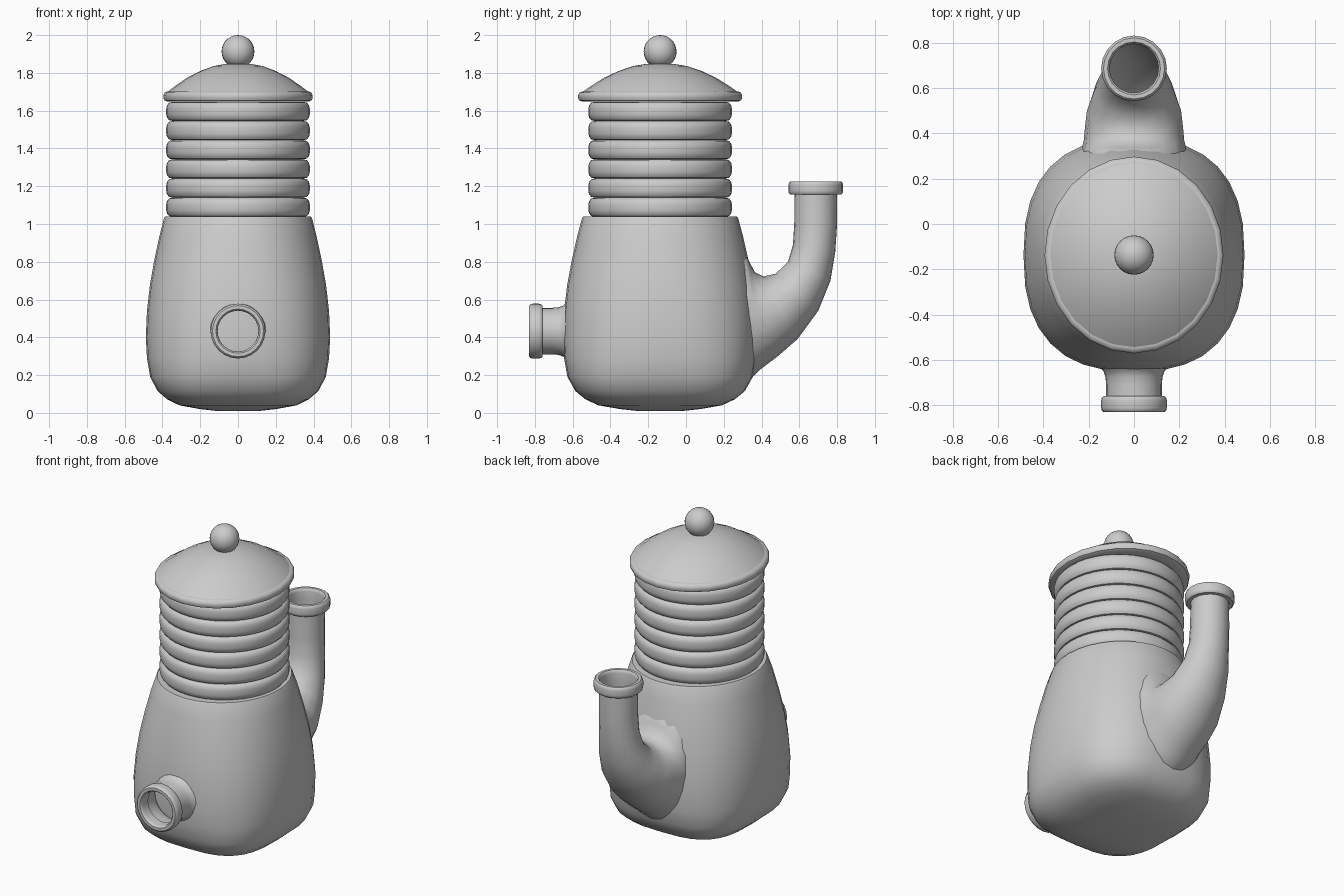
import bpy, math
from mathutils import Matrix

if "Cube" in bpy.data.objects:
    bpy.data.objects.remove(bpy.data.objects["Cube"])

CY = -0.137  # vessel axis in y
metal = bpy.data.materials.new("plain_grey")
metal.diffuse_color = (0.6, 0.6, 0.6, 1)
metal.use_nodes = True
metal.node_tree.nodes["Principled BSDF"].inputs["Base Color"].default_value = metal.diffuse_color


def finish(obj, angle=40):
    obj.data.materials.append(metal)
    bpy.ops.object.select_all(action='DESELECT')
    obj.select_set(True)
    bpy.context.view_layer.objects.active = obj
    bpy.ops.object.shade_smooth_by_angle(angle=math.radians(angle))
    return obj


def loft(name, rings, cap_start=False, cap_end=False, angle=40):
    """Skin a list of equal-length point rings."""
    n = len(rings[0])
    verts = [p for ring in rings for p in ring]
    faces = [(i * n + j, i * n + (j + 1) % n, (i + 1) * n + (j + 1) % n, (i + 1) * n + j)
             for i in range(len(rings) - 1) for j in range(n)]
    if cap_start:
        faces.append(tuple(reversed(range(n))))
    if cap_end:
        faces.append(tuple(range(len(verts) - n, len(verts))))
    mesh = bpy.data.meshes.new(name)
    mesh.from_pydata(verts, [], faces)
    obj = bpy.data.objects.new(name, mesh)
    bpy.context.collection.objects.link(obj)
    return finish(obj, angle)


def spow(v, e):
    return math.copysign(abs(v) ** e, v)


def ring(rx, z, n=24, sy=1.0, power=2.0):
    """Horizontal ring; power above 2 makes it squarer."""
    pts = []
    for j in range(n):
        a = 2 * math.pi * j / n
        pts.append((rx * spow(math.cos(a), 2 / power),
                    rx * sy * spow(math.sin(a), 2 / power), z))
    return pts


def lathe(name, profile, n=24, sy=1.0, caps=(False, False)):
    obj = loft(name, [ring(r, z, n, sy) for r, z in profile], *caps)
    obj.location = (0, CY, 0)
    return obj


# Body: squarish base tapering into a round shoulder
body_profile = [(0.12, 0.011, 2.6), (0.20, 0.02, 2.9), (0.31, 0.04, 3.1), (0.375, 0.072, 3.1),
                (0.425, 0.115, 3.0), (0.465, 0.19, 2.8), (0.482, 0.29, 2.6), (0.488, 0.40, 2.5),
                (0.482, 0.54, 2.4), (0.466, 0.68, 2.3), (0.443, 0.81, 2.2), (0.415, 0.94, 2.1),
                (0.392, 1.03, 2.0), (0.386, 1.04, 2.0), (0.33, 1.04, 2.0)]
body = loft("body", [ring(r, z, 32, 1.055, p) for r, z, p in body_profile], True, True)
body.location = (0, CY, 0)

# Ribbed neck: six stacked rounded rings
ribs = []
for k in range(6):
    z0 = 1.038 + k * 0.1015
    for r, dz in [(0.345, 0.0), (0.365, 0.004), (0.376, 0.018), (0.38, 0.035),
                  (0.38, 0.066), (0.376, 0.083), (0.365, 0.097)]:
        ribs.append((r, z0 + dz))
ribs.append((0.345, 1.647))
lathe("ribbed_neck", ribs, 40)

# Lid: rolled rim with a shallow dome, slightly longer front to back
lathe("lid_rim", [(0.33, 1.648), (0.375, 1.648), (0.39, 1.655), (0.395, 1.668), (0.395, 1.682),
                  (0.389, 1.695), (0.375, 1.702), (0.355, 1.702)], 24, 1.1, (True, False))
lathe("lid_dome", [(0.372, 1.70), (0.36, 1.71), (0.325, 1.736), (0.27, 1.774), (0.20, 1.81),
                   (0.13, 1.836), (0.07, 1.847), (0.02, 1.85)], 24, 1.1, (False, True))

# Knob
bpy.ops.mesh.primitive_uv_sphere_add(segments=24, ring_count=14, radius=0.087,
                                     location=(0, CY, 1.913))
bpy.context.object.name = "lid_knob"
finish(bpy.context.object, 60)

# Spout: inner edge (y, z), outer edge (y, z) and half width of each section
sections = [(0.12, 0.94, 0.12, 0.16, 0.25), (0.30, 0.90, 0.33, 0.17, 0.235),
            (0.335, 0.80, 0.40, 0.235, 0.222), (0.365, 0.745, 0.48, 0.295, 0.217),
            (0.41, 0.722, 0.59, 0.39, 0.208), (0.475, 0.737, 0.70, 0.54, 0.175),
            (0.54, 0.80, 0.765, 0.70, 0.142), (0.566, 0.89, 0.79, 0.85, 0.12),
            (0.573, 1.0, 0.80, 1.0, 0.115), (0.575, 1.17, 0.80, 1.17, 0.113)]
spout_rings = []
for yi, zi, yo, zo, hw in sections:
    pts = []
    for j in range(20):
        a = 2 * math.pi * j / 20
        t = (1 + math.sin(a)) / 2
        pts.append((hw * math.cos(a), yi + (yo - yi) * t, zi + (zo - zi) * t))
    spout_rings.append(pts)
loft("spout", spout_rings, angle=60)

# Collars: the same rounded band on the spout and the front outlet
collar = [(0.108, 0.0), (0.135, 0.0), (0.143, 0.008), (0.145, 0.02), (0.145, 0.052),
          (0.142, 0.064), (0.135, 0.07), (0.117, 0.07), (0.111, 0.064), (0.108, 0.05),
          (0.108, 0.0)]
spout_collar = lathe("spout_collar", collar, 20)
spout_collar.location = (0, 0.687, 1.155)
turn = Matrix.Rotation(math.radians(90), 4, 'X')  # local z points to the front
outlet_collar = lathe("outlet_collar", collar, 24)
outlet_collar.matrix_world = Matrix.Translation((0, -0.76, 0.433)) @ turn

# Front outlet: short pipe flaring into the body
outlet = lathe("outlet_pipe", [(0.19, 0.0), (0.155, 0.03), (0.135, 0.05), (0.126, 0.075),
                               (0.123, 0.11), (0.123, 0.175)], 24)
outlet.matrix_world = Matrix.Translation((0, -0.60, 0.433)) @ turn
